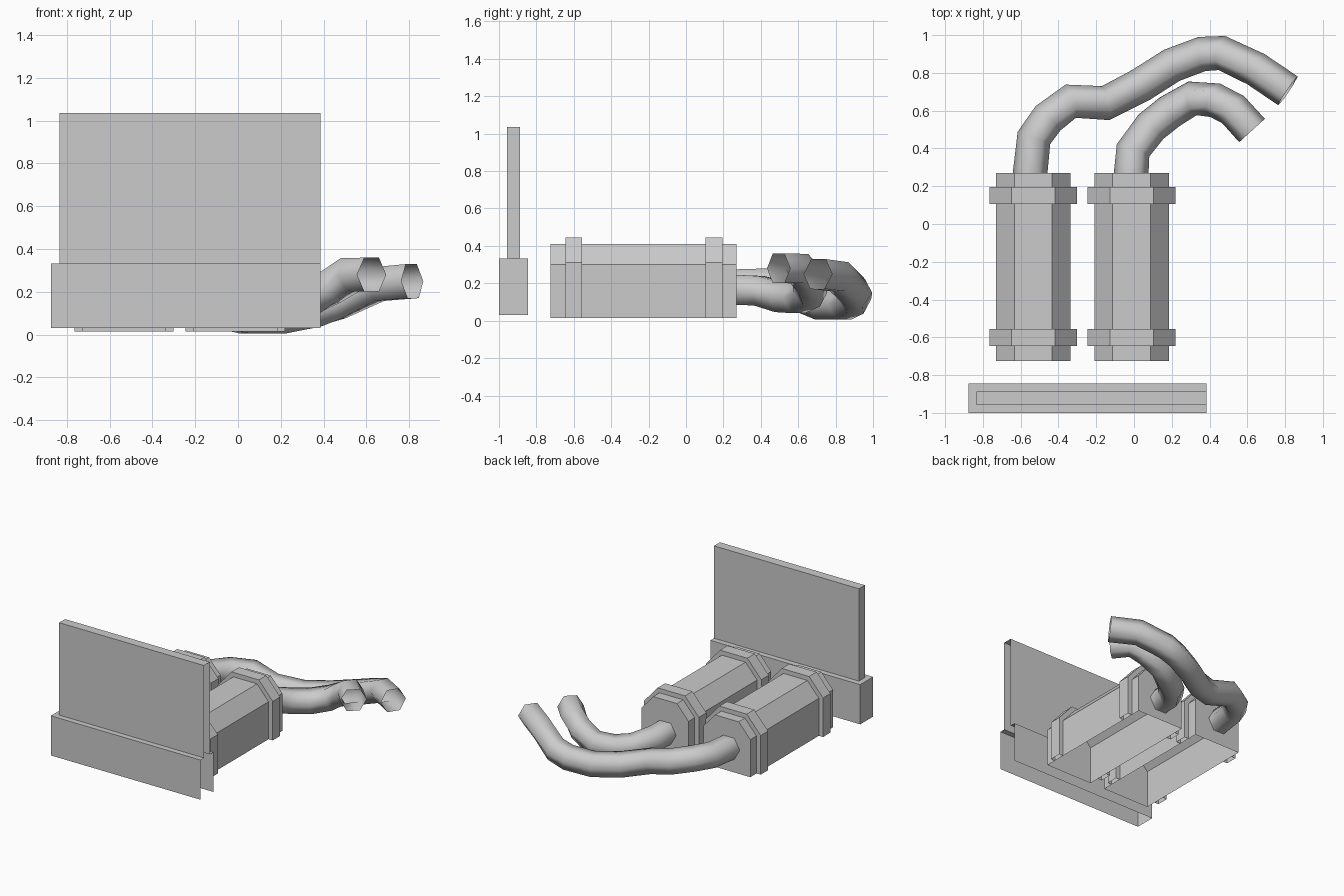
import bpy, bmesh, math
from mathutils import Vector

cube = bpy.data.objects.get("Cube")
if cube:
    bpy.data.objects.remove(cube, do_unlink=True)

grey = bpy.data.materials.new("plain_grey")
grey.use_nodes = True
GREY = (0.6, 0.6, 0.6, 1)
grey.diffuse_color = GREY
grey.node_tree.nodes["Principled BSDF"].inputs["Base Color"].default_value = GREY


def skin(name, rings, closed=False, caps=(), smooth=False):
    """Join a series of matching outlines into a surface, capping the listed ones."""
    bm = bmesh.new()
    loops = [[bm.verts.new(p) for p in ring] for ring in rings]
    n = len(loops[0])
    for a, b in zip(loops, loops[1:]):
        for i in range(n if closed else n - 1):
            j = (i + 1) % n
            bm.faces.new((a[i], a[j], b[j], b[i]))
    for c in caps:
        bm.faces.new(loops[c])
    bmesh.ops.recalc_face_normals(bm, faces=bm.faces[:])
    for f in bm.faces:
        f.smooth = smooth
    mesh = bpy.data.meshes.new(name)
    bm.to_mesh(mesh)
    bm.free()
    mesh.materials.append(grey)
    obj = bpy.data.objects.new(name, mesh)
    bpy.context.collection.objects.link(obj)
    return obj


# Upright panel rising from a stepped base, open below and at the +x end
def u_plan(x, y0, y1, z):
    return [(0.385, y0, z), (x, y0, z), (x, y1, z), (0.385, y1, z)]


outer, inner = (-0.875, -1.0, -0.845), (-0.835, -0.958, -0.887)
skin("wall_panel", [u_plan(*outer, 0.03), u_plan(*outer, 0.332),
                    u_plan(*inner, 0.332), u_plan(*inner, 1.035)], caps=[3])


# Arched section with chamfered shoulders, open at the bottom
def arch(cx, y, half, top_half, shoulder, top):
    right = [(half, 0.015), (half, shoulder), (top_half, top)]
    outline = right + [(-x, z) for x, z in reversed(right)]
    return [(cx + x, y, z) for x, z in outline]


BODY = (0.197, 0.1, 0.3, 0.41)
STRAP = (0.232, 0.115, 0.312, 0.444)

# Two housings, each with a strap near either end
for side, cx in (("right", -0.533), ("left", -0.013)):
    skin(side + "_housing", [arch(cx, -0.725, *BODY), arch(cx, 0.27, *BODY)], caps=[0, 1])
    for end, y in (("front", -0.6), ("back", 0.15)):
        a, b = y - 0.045, y + 0.045
        skin(f"{side}_{end}_strap", [arch(cx, a, *BODY), arch(cx, a, *STRAP),
                                     arch(cx, b, *STRAP), arch(cx, b, *BODY)])


# Six-sided open pipe swept along a path, kept level
def pipe(name, path, radius=0.092):
    pts = [Vector(p) for p in path]
    rings = []
    for i, p in enumerate(pts):
        before = (p - pts[i - 1]).normalized() if i else Vector()
        after = (pts[i + 1] - p).normalized() if i + 1 < len(pts) else Vector()
        along = (before + after).normalized()
        if i == 0:
            along = Vector((0, 1, 0))
        across = along.cross(Vector((0, 0, 1))).normalized()
        up = across.cross(along)
        rings.append([p + radius * (math.cos(k * math.pi / 3) * across
                                    + math.sin(k * math.pi / 3) * up) for k in range(6)])
    skin(name, rings, closed=True, smooth=True)


pipe("right_pipe", [(-0.55, 0.27, 0.195), (-0.53, 0.455, 0.2), (-0.455, 0.56, 0.195),
                    (-0.335, 0.65, 0.175), (-0.15, 0.64, 0.125), (0.035, 0.735, 0.085),
                    (0.2, 0.84, 0.085), (0.36, 0.9, 0.115), (0.465, 0.905, 0.15),
                    (0.645, 0.82, 0.235), (0.815, 0.705, 0.25)])
pipe("left_pipe", [(-0.015, 0.27, 0.165), (-0.005, 0.39, 0.16), (0.09, 0.515, 0.125),
                   (0.19, 0.595, 0.12), (0.31, 0.665, 0.15), (0.43, 0.655, 0.22),
                   (0.525, 0.605, 0.28), (0.625, 0.495, 0.28)])
